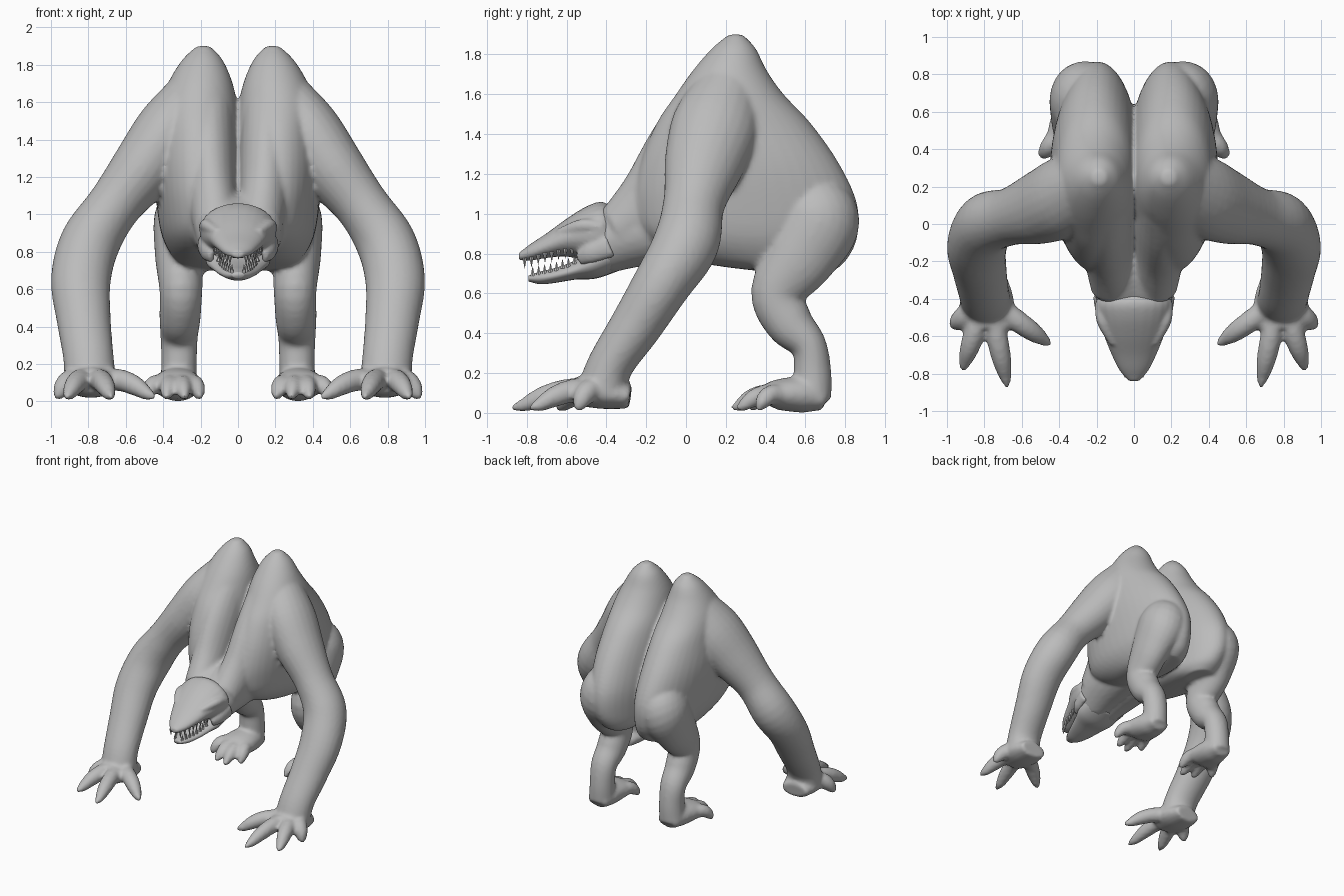
import bpy, bmesh, math
from mathutils import Vector

if "Cube" in bpy.data.objects:
    bpy.data.objects.remove(bpy.data.objects["Cube"])

grey = bpy.data.materials.new("grey hide")
grey.diffuse_color = (0.5, 0.5, 0.5, 1)
grey.use_nodes = True
grey.node_tree.nodes["Principled BSDF"].inputs["Base Color"].default_value = grey.diffuse_color


def spline(pts, steps=5):
    """Catmull-Rom through tuples of (x, y, z, side radius, depth radius)."""
    out = []
    for i in range(len(pts) - 1):
        p0, p1 = pts[max(i - 1, 0)], pts[i]
        p2, p3 = pts[i + 1], pts[min(i + 2, len(pts) - 1)]
        for k in range(steps):
            t = k / steps
            out.append([0.5 * (2 * b + (c - a) * t + (2 * a - 5 * b + 4 * c - d) * t * t
                               + (3 * b - a - 3 * c + d) * t ** 3)
                        for a, b, c, d in zip(p0, p1, p2, p3)])
    out.append(list(pts[-1]))
    return out


def loft(bm, pts, sx=1, axis=None, n=24):
    """Closed tube with elliptical rings; sx=-1 builds the mirrored side."""
    path = spline(pts)
    rings = []
    for i, p in enumerate(path):
        c = Vector(p[:3])
        if axis:
            t = Vector(axis)
        else:
            t = (Vector(path[min(i + 1, len(path) - 1)][:3])
                 - Vector(path[max(i - 1, 0)][:3])).normalized()
        side = (Vector((1, 0, 0)) - t * t.x).normalized()
        deep = t.cross(side)
        ring = []
        for k in range(n):
            a = 2 * math.pi * k / n
            v = (c + side * max(p[3], .005) * math.cos(a)
                 + deep * max(p[4], .005) * math.sin(a))
            ring.append(bm.verts.new((v.x * sx, v.y, max(v.z, 0.0))))
        rings.append(ring)
    for a, b in zip(rings, rings[1:]):
        for k in range(n):
            bm.faces.new((a[k], a[(k + 1) % n], b[(k + 1) % n], b[k]))
    bm.faces.new(rings[0][::-1])
    bm.faces.new(rings[-1])


def finish(bm, name, voxel=None, smooth=4):
    bmesh.ops.recalc_face_normals(bm, faces=bm.faces[:])
    me = bpy.data.meshes.new(name)
    bm.to_mesh(me)
    bm.free()
    me.materials.append(grey)
    for p in me.polygons:
        p.use_smooth = True
    ob = bpy.data.objects.new(name, me)
    bpy.context.collection.objects.link(ob)
    if voxel:
        r = ob.modifiers.new("fuse", 'REMESH')
        r.mode = 'VOXEL'
        r.voxel_size = voxel
        r.use_smooth_shade = True
        s = ob.modifiers.new("soften", 'SMOOTH')
        s.factor = 0.5
        s.iterations = smooth
    return ob


# Half torso, stacked horizontal rings from belly to shoulder hump
TORSO = [(.17, .60, .70, .10, .12), (.17, .42, .76, .17, .38), (.19, .33, .88, .215, .53),
         (.20, .30, 1.05, .235, .56), (.21, .27, 1.25, .24, .50), (.21, .24, 1.45, .225, .39),
         (.21, .22, 1.60, .205, .27), (.20, .22, 1.72, .165, .185), (.19, .24, 1.83, .105, .11),
         (.185, .25, 1.90, .035, .035)]
NECK = [(.18, .20, 1.62, .16, .18), (.155, .04, 1.34, .145, .22),
        (.14, -.13, 1.09, .135, .20), (.11, -.34, .92, .12, .13)]
THROAT = [(.08, .15, .98, .18, .20), (.06, -.2, .93, .19, .19), (.05, -.44, .84, .14, .15)]
ARM = [(.22, .21, 1.62, .17, .17), (.36, .15, 1.44, .19, .22), (.50, .09, 1.25, .175, .20),
       (.66, .04, 1.05, .145, .155), (.79, .00, .85, .16, .165), (.84, -.12, .65, .16, .145),
       (.825, -.25, .44, .145, .13), (.80, -.38, .24, .135, .115), (.79, -.42, .10, .14, .13)]
PALM = [(.79, -.28, .08, .11, .06), (.785, -.42, .10, .145, .08), (.78, -.56, .11, .12, .07)]
LEG = [(.22, .65, 1.05, .18, .18), (.27, .66, .95, .185, .21), (.31, .57, .78, .135, .18),
       (.305, .46, .60, .115, .135), (.31, .52, .45, .11, .12), (.315, .615, .34, .10, .09),
       (.315, .635, .20, .095, .095), (.32, .63, .07, .10, .10)]
FOOT = [(.32, .70, .06, .08, .05), (.32, .60, .09, .115, .09), (.33, .45, .09, .14, .075),
        (.33, .40, .07, .13, .05)]
FINGERS = [(.44, -.65), (.675, -.88), (.92, -.79), (.98, -.555)]
TOES = [(.20, .31), (.285, .225), (.385, .25), (.50, .35)]


def digit(bm, base, tip, r, sx):
    """Arched digit ending in a pointed claw."""
    b, t = Vector(base), Vector((*tip, .025))
    pts = []
    for f, k, lift in ((0, 1, 0), (.35, .95, .025), (.62, .85, .02), (.85, .55, 0), (1, .15, 0)):
        p = b.lerp(t, f)
        pts.append((p.x, p.y, p.z + lift, r * k, r * k))
    loft(bm, pts, sx, n=14)


# Fused body with limbs, both sides
bm = bmesh.new()
for s in (1, -1):
    loft(bm, TORSO, s, axis=(0, 0, 1), n=40)
    for part in (NECK, THROAT, ARM, PALM, LEG, FOOT):
        loft(bm, part, s)
    for i, tip in enumerate(FINGERS):
        digit(bm, (.72 + .045 * i, -.45, .12), tip, .062, s)
    for i, tip in enumerate(TOES):
        digit(bm, (.25 + .055 * i, .47, .09), tip, .052, s)
finish(bm, "body", .015, 4)

# Skull and upper jaw
UPPER = [(0, -.36, .90, .17, .12), (0, -.42, .912, .205, .148), (0, -.50, .90, .195, .137),
         (0, -.60, .88, .16, .095), (0, -.70, .84, .12, .062), (0, -.78, .807, .08, .042),
         (0, -.84, .785, .03, .018)]
LOWER = [(0, -.32, .82, .17, .10), (0, -.45, .76, .175, .085), (0, -.55, .72, .14, .05),
         (0, -.65, .692, .105, .038), (0, -.73, .678, .07, .032), (0, -.79, .675, .03, .015)]
bm = bmesh.new()
loft(bm, UPPER, axis=(0, 1, 0))
for s in (1, -1):
    # Brow ridge and cheek
    loft(bm, [(.18, -.42, .93, .03, .03), (.165, -.52, .94, .035, .035),
              (.11, -.64, .905, .02, .02)], s, n=12)
    loft(bm, [(.19, -.38, .84, .03, .06), (.17, -.48, .80, .03, .05),
              (.14, -.54, .77, .015, .03)], s, n=12)
finish(bm, "skull", .011, 3)

# Lower jaw
bm = bmesh.new()
loft(bm, LOWER, axis=(0, 1, 0))
finish(bm, "lower_jaw")


# Teeth along both jaws
def tooth(bm, x, y, z, length):
    ring = [bm.verts.new((x + .011 * math.cos(a), y + .013 * math.sin(a), z))
            for a in (math.pi * k / 3 for k in range(6))]
    tip = bm.verts.new((x * .97, y, z + length))
    for k in range(6):
        bm.faces.new((ring[k], ring[(k + 1) % 6], tip))
    bm.faces.new(ring[::-1])


def width_at(rows, y):
    path = spline(rows)
    return min(path, key=lambda p: abs(p[1] - y))


bm = bmesh.new()
for s in (1, -1):
    for i in range(8):
        y = -.81 + .034 * i
        u = width_at(UPPER, y)
        tooth(bm, s * u[3] * .75, y, u[2] - u[4] * .55, -.055)
        y2 = -.77 + .030 * i
        w = width_at(LOWER, y2)
        tooth(bm, s * w[3] * .75, y2, w[2] + w[4] * .55, .05)
finish(bm, "teeth")
for p in bpy.data.objects["teeth"].data.polygons:
    p.use_smooth = False
